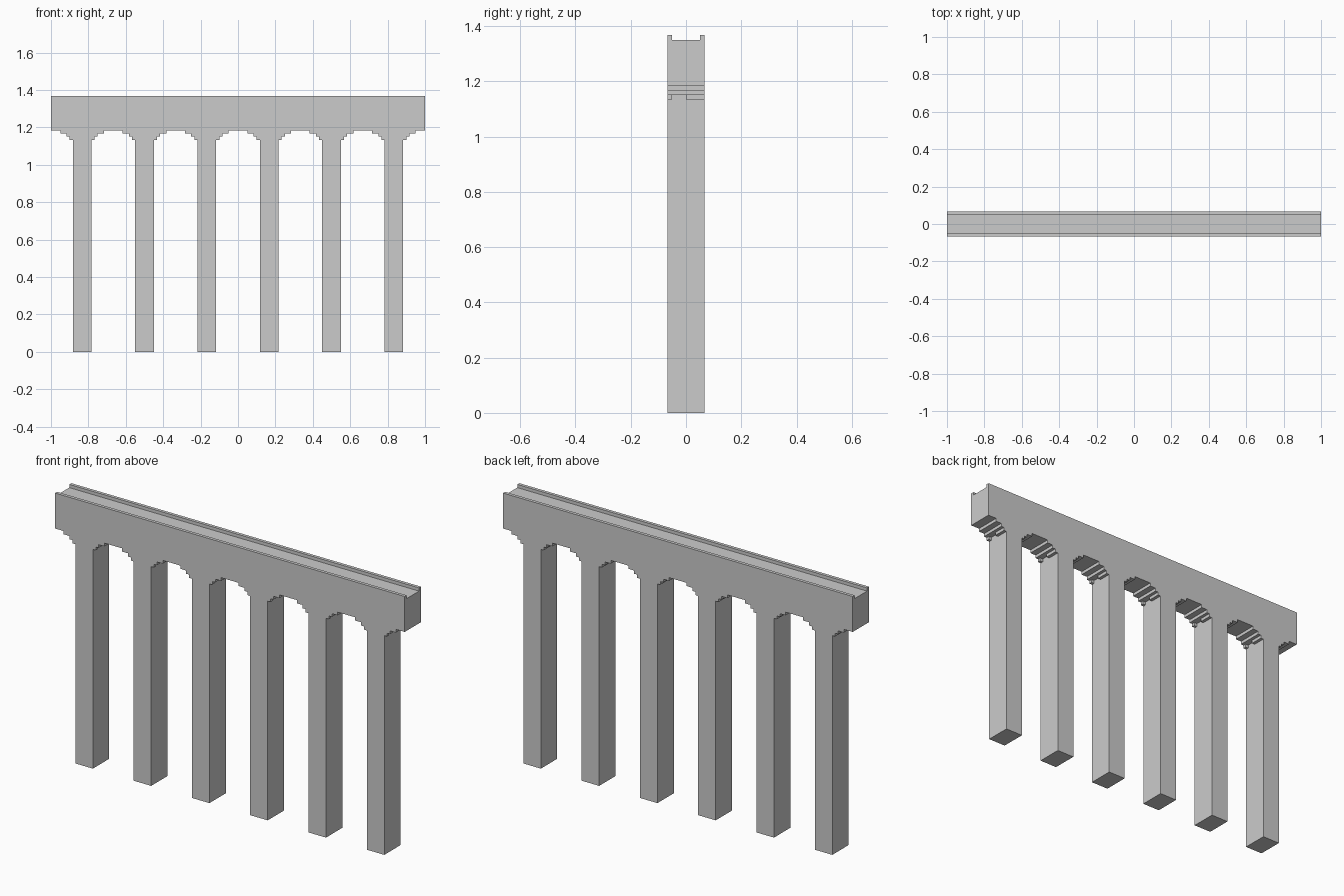
import bpy
import bmesh

if "Cube" in bpy.data.objects:
    bpy.data.objects.remove(bpy.data.objects["Cube"])

U = 1 / 60                      # block size of the stepped masonry
HALF_DEPTH = 4 * U
PIERS = [-50, -30, -10, 10, 30, 50]   # pier centres in blocks


def extrude_profile(name, points, y0, y1):
    """Closed XZ outline extruded along y."""
    bm = bmesh.new()
    face = bm.faces.new([bm.verts.new((x, y0, z)) for x, z in points])
    ext = bmesh.ops.extrude_face_region(bm, geom=[face])
    moved = [g for g in ext["geom"] if isinstance(g, bmesh.types.BMVert)]
    bmesh.ops.translate(bm, verts=moved, vec=(0, y1 - y0, 0))
    bmesh.ops.recalc_face_normals(bm, faces=bm.faces)
    mesh = bpy.data.meshes.new(name)
    bm.to_mesh(mesh)
    bm.free()
    obj = bpy.data.objects.new(name, mesh)
    bpy.context.collection.objects.link(obj)
    return obj


def box(name, x0, x1, y0, y1, z0, z1):
    return extrude_profile(name, [(x0, z0), (x1, z0), (x1, z1), (x0, z1)], y0, y1)


def cut(target, cutter):
    mod = target.modifiers.new(cutter.name, 'BOOLEAN')
    mod.operation = 'DIFFERENCE'
    mod.solver = 'EXACT'
    mod.object = cutter
    bpy.context.view_layer.objects.active = target
    bpy.ops.object.modifier_apply(modifier=mod.name)
    bpy.data.objects.remove(cutter)


# Piers, stepped arches and deck share one elevation outline
half_pier = [(3, 0), (3, 68), (4, 68), (4, 69), (5, 69), (5, 70), (7, 70), (7, 71)]
outline = [(-60, 82), (-60, 71)]
for c in PIERS:
    outline += [(c - dx, z) for dx, z in reversed(half_pier)]
    outline += [(c + dx, z) for dx, z in half_pier]
outline += [(60, 71), (60, 82)]
bridge = extrude_profile("arched_bridge", [(x * U, z * U) for x, z in outline],
                         -HALF_DEPTH, HALF_DEPTH)

# Channel along the top leaves a low parapet on each side
cut(bridge, box("deck_channel", -1.1, 1.1, -3 * U, 3 * U, 81 * U, 1.5))

# Notch in the lowest arch step on the right of each pier
for c in PIERS:
    cut(bridge, box("step_notch", (c + 3) * U, (c + 4.5) * U, -3 * U, 0,
                    67.5 * U, 69 * U))
